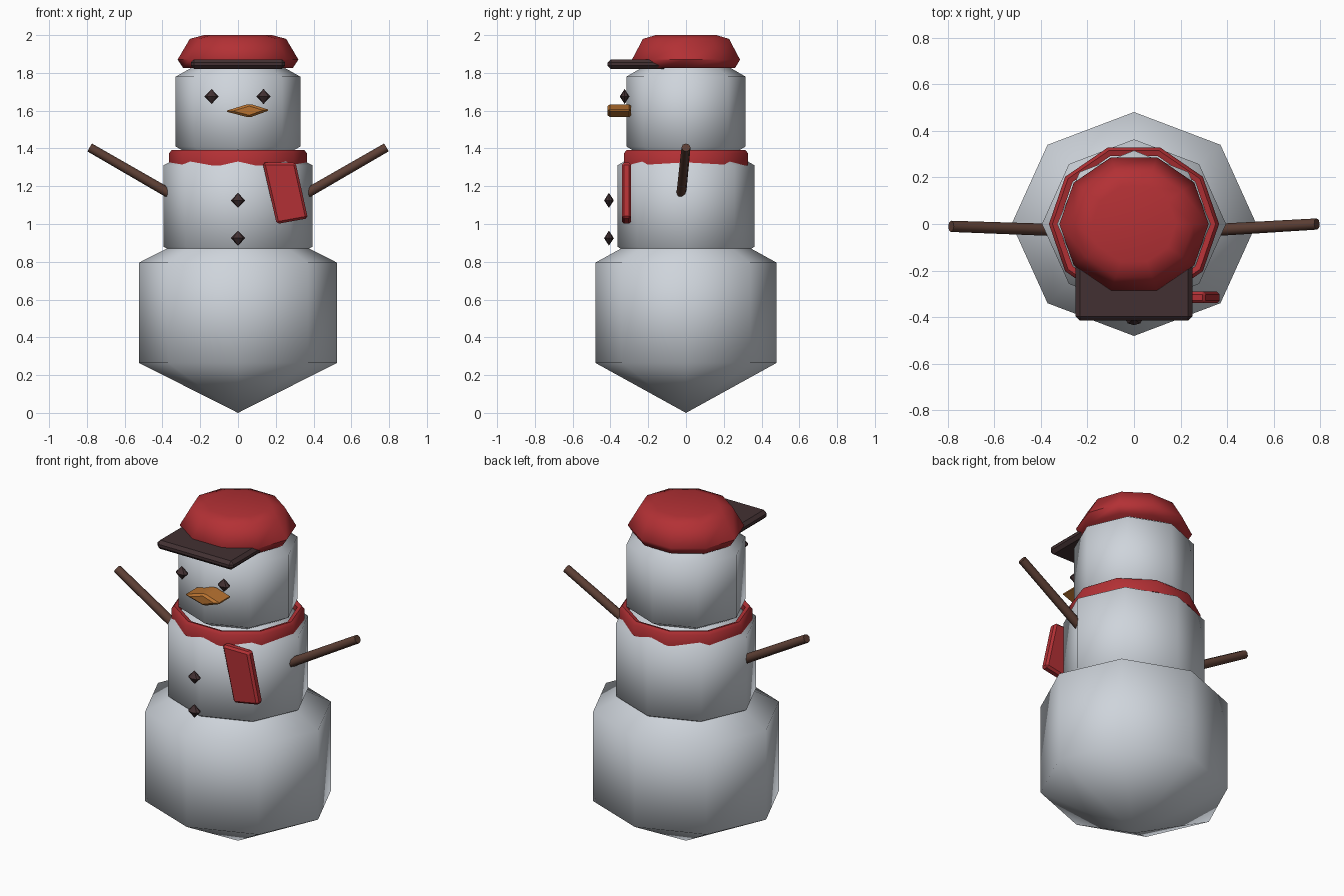
import bpy, bmesh, math
from math import cos, sin, pi
from mathutils import Vector

cube = bpy.data.objects.get("Cube")
if cube:
    bpy.data.objects.remove(cube, do_unlink=True)


def material(name, rgb):
    m = bpy.data.materials.new(name)
    m.use_nodes = True
    m.diffuse_color = (*rgb, 1)
    m.node_tree.nodes["Principled BSDF"].inputs["Base Color"].default_value = (*rgb, 1)
    return m


snow = material("snow", (0.62, 0.66, 0.71))
red = material("red cloth", (0.45, 0.03, 0.035))
coal = material("dark coal", (0.055, 0.03, 0.032))
wood = material("brown wood", (0.11, 0.05, 0.035))
orange = material("carrot orange", (0.48, 0.17, 0.03))


def finish(name, bm, mat, smooth=None, bevel=0):
    """Turn a bmesh into an object; smooth is the sharp-edge limit in degrees."""
    bmesh.ops.recalc_face_normals(bm, faces=bm.faces)
    if bevel:
        bmesh.ops.bevel(bm, geom=bm.edges[:], offset=bevel, segments=1, affect='EDGES')
    mesh = bpy.data.meshes.new(name)
    bm.to_mesh(mesh)
    bm.free()
    mesh.materials.append(mat)
    ob = bpy.data.objects.new(name, mesh)
    bpy.context.collection.objects.link(ob)
    if smooth:
        bpy.ops.object.select_all(action='DESELECT')
        ob.select_set(True)
        bpy.context.view_layer.objects.active = ob
        bpy.ops.object.shade_smooth_by_angle(angle=math.radians(smooth))
    return ob


def lathe(name, profile, sides, mat, squash=1, centre=(0, 0), smooth=None, ring=False):
    """Revolve (radius, z) points round a vertical axis; radius 0 is a pole."""
    bm = bmesh.new()
    rows = []
    for r, z in profile:
        n = sides if r else 1
        rows.append([bm.verts.new((centre[0] + r * cos(2 * pi * i / sides),
                                   centre[1] + r * squash * sin(2 * pi * i / sides), z))
                     for i in range(n)])
    pairs = list(zip(rows, rows[1:]))
    if ring:
        pairs.append((rows[-1], rows[0]))
    for a, b in pairs:
        for i in range(sides):
            j = (i + 1) % sides
            quad = [a[i % len(a)], a[j % len(a)], b[j % len(b)], b[i % len(b)]]
            bm.faces.new(list(dict.fromkeys(quad)))
    return finish(name, bm, mat, smooth)


def prism(name, outline, y0, y1, mat, bevel):
    """Extrude an x-z outline along y and bevel its edges."""
    bm = bmesh.new()
    face = bm.faces.new([bm.verts.new((x, y0, z)) for x, z in outline])
    out = bmesh.ops.extrude_face_region(bm, geom=[face])
    moved = [v for v in out["geom"] if isinstance(v, bmesh.types.BMVert)]
    bmesh.ops.translate(bm, verts=moved, vec=(0, y1 - y0, 0))
    return finish(name, bm, mat, None, bevel)


# Snow balls: three coarse eight-sided spheres
for name, r, squash, low, high in (("lower_body", 0.525, 0.915, 0.265, 0.795),
                                   ("middle_body", 0.395, 0.92, 0.88, 1.31),
                                   ("head", 0.33, 0.955, 1.41, 1.78)):
    tip = (high - low) / 2
    lathe(name, [(0, low - tip), (r, low), (r, high), (0, high + tip)],
          8, snow, squash, smooth=180)

# Cap with a stiff brim
lathe("cap", [(0, 1.83), (0.29, 1.825), (0.32, 1.87), (0.255, 1.98), (0.18, 2.0), (0, 2.0)],
      10, red, 0.94, smooth=60)
prism("cap_brim", [(-0.25, 1.82), (0.25, 1.82), (0.25, 1.872), (-0.25, 1.872)],
      -0.415, -0.1, coal, 0.018)

# Scarf: ring round the neck and a hanging tail
lathe("scarf", [(0.325, 1.31), (0.365, 1.31), (0.365, 1.375), (0.35, 1.392), (0.325, 1.385)],
      10, red, 0.945, smooth=40, ring=True)
prism("scarf_tail", [(0.13, 1.325), (0.205, 1.0), (0.37, 1.03), (0.305, 1.325)],
      -0.34, -0.29, red, 0.012)

# Eyes and buttons: small coal diamonds
for name, x, y, z in (("right_eye", -0.14, -0.325, 1.675), ("left_eye", 0.135, -0.325, 1.675),
                      ("upper_button", 0, -0.408, 1.125), ("lower_button", 0, -0.408, 0.925)):
    lathe(name, [(0, z - 0.04), (0.038, z), (0, z + 0.04)], 8, coal, 0.68, (x, y))

# Carrot nose lying sideways
prism("nose", [(-0.07, 1.597), (0.06, 1.563), (0.17, 1.603), (0.06, 1.637)],
      -0.415, -0.29, orange, 0.012)

# Stick arms
for name, side, y in (("left_arm", 1, 0), ("right_arm", -1, -0.01)):
    start, end = Vector((side * 0.36, -0.025, 1.16)), Vector((side * 0.785, y, 1.405))
    bm = bmesh.new()
    bmesh.ops.create_cone(bm, cap_ends=True, segments=8, radius1=0.026, radius2=0.024,
                          depth=(end - start).length)
    bmesh.ops.rotate(bm, verts=bm.verts, cent=(0, 0, 0),
                     matrix=(end - start).to_track_quat('Z', 'Y').to_matrix())
    bmesh.ops.translate(bm, verts=bm.verts, vec=(start + end) / 2)
    finish(name, bm, wood, 50)
